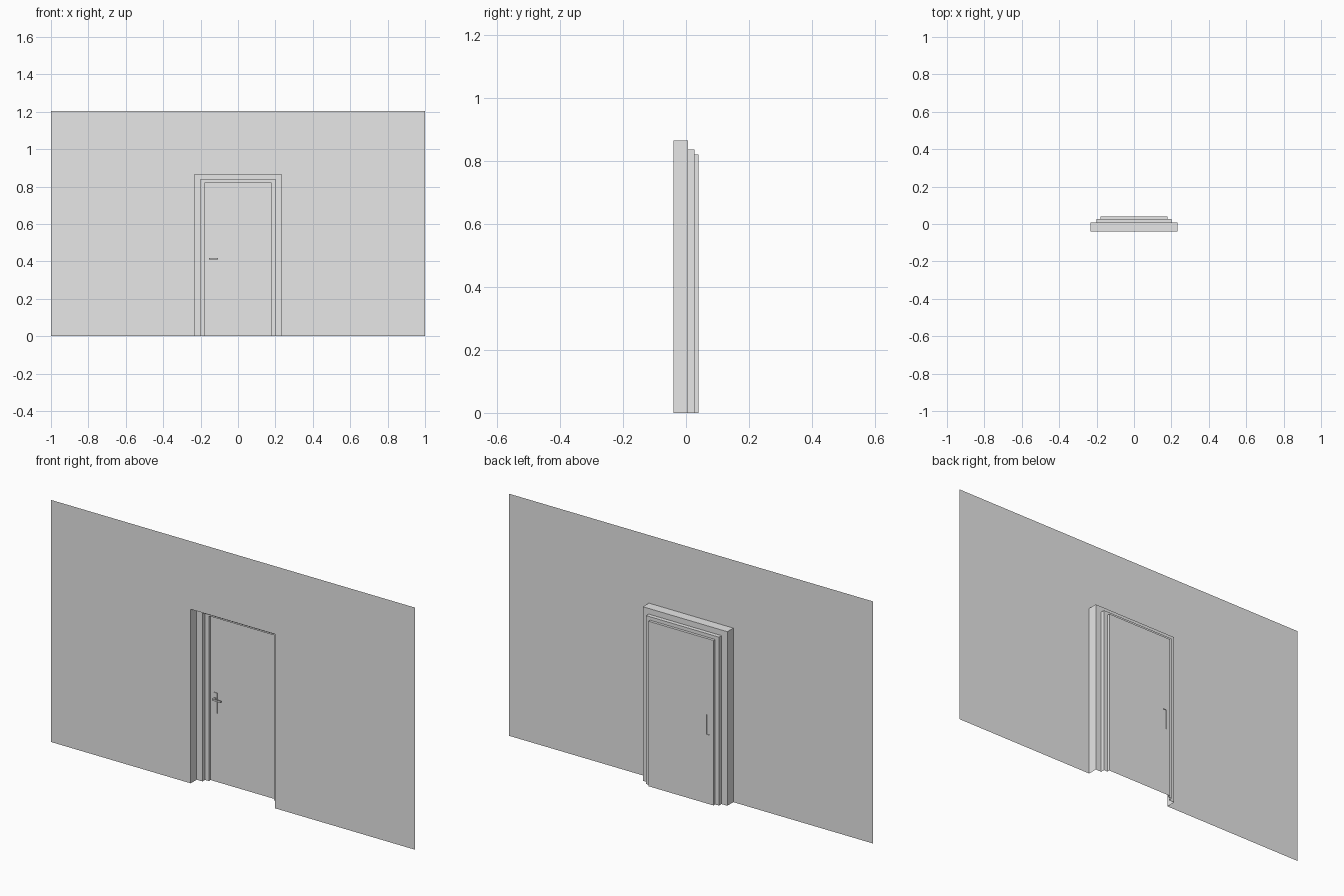
import bpy
import bmesh
from mathutils import Matrix

cube = bpy.data.objects.get("Cube")
if cube:
    bpy.data.objects.remove(cube, do_unlink=True)

grey = bpy.data.materials.new("light grey")
grey.use_nodes = True
grey.diffuse_color = (0.8, 0.8, 0.8, 1)
grey.node_tree.nodes["Principled BSDF"].inputs["Base Color"].default_value = (0.8, 0.8, 0.8, 1)


def finish(name, bm):
    mesh = bpy.data.meshes.new(name)
    bm.to_mesh(mesh)
    bm.free()
    mesh.materials.append(grey)
    bpy.context.collection.objects.link(bpy.data.objects.new(name, mesh))


def rect(x0, x1, z0, z1, y):
    """Upright rectangle, starting and ending on its lower corners."""
    return [(x0, y, z0), (x0, y, z1), (x1, y, z1), (x1, y, z0)]


def arch(half_width, height, y):
    return rect(-half_width, half_width, 0, height, y)


def loft(name, loops, closed=False):
    """Bridge successive loops; closed loops also get a final cap."""
    bm = bmesh.new()
    rows = [[bm.verts.new(p) for p in loop] for loop in loops]
    for a, b in zip(rows, rows[1:]):
        for i in range(4 if closed else 3):
            j = (i + 1) % 4
            bm.faces.new((a[i], a[j], b[j], b[i]))
    if closed:
        bm.faces.new(rows[-1])
    finish(name, bm)


def box(name, x, y, z):
    """Box from (min, max) pairs."""
    bm = bmesh.new()
    size = [b - a for a, b in (x, y, z)]
    centre = [(a + b) / 2 for a, b in (x, y, z)]
    bmesh.ops.create_cube(bm, size=1, matrix=Matrix.Translation(centre) @ Matrix.Diagonal((*size, 1)))
    finish(name, bm)


# Depths of the wall, the two frame steps and the door leaf
WALL, FRAME, STOP, LEAF = -0.04, 0.007, 0.027, 0.04
opening, inner, door = (0.232, 0.865), (0.2, 0.837), (0.179, 0.82)

# Thin wall with a stepped doorway, open at the floor
loft("wall", [arch(1, 1.203, WALL), arch(*opening, WALL)])
loft("wall_reveal", [arch(*opening, WALL), arch(*opening, FRAME)])
loft("door_frame", [arch(*opening, FRAME), arch(*inner, FRAME), arch(*inner, STOP)])
loft("door_stop", [arch(*inner, STOP), arch(*door, STOP), arch(*door, LEAF)])

# Door leaf with the handle plate pressed forward, hollow behind
plate = (-0.158, -0.14, 0.343, 0.443)
PLATE = LEAF - 0.004
loft("door_leaf", [arch(*door, LEAF), rect(*plate, LEAF), rect(*plate, PLATE)], closed=True)

# Lever handle
box("handle_neck", (-0.154, -0.146), (0.022, PLATE), (0.411, 0.419))
box("handle_lever", (-0.155, -0.107), (0.016, 0.022), (0.411, 0.419))
